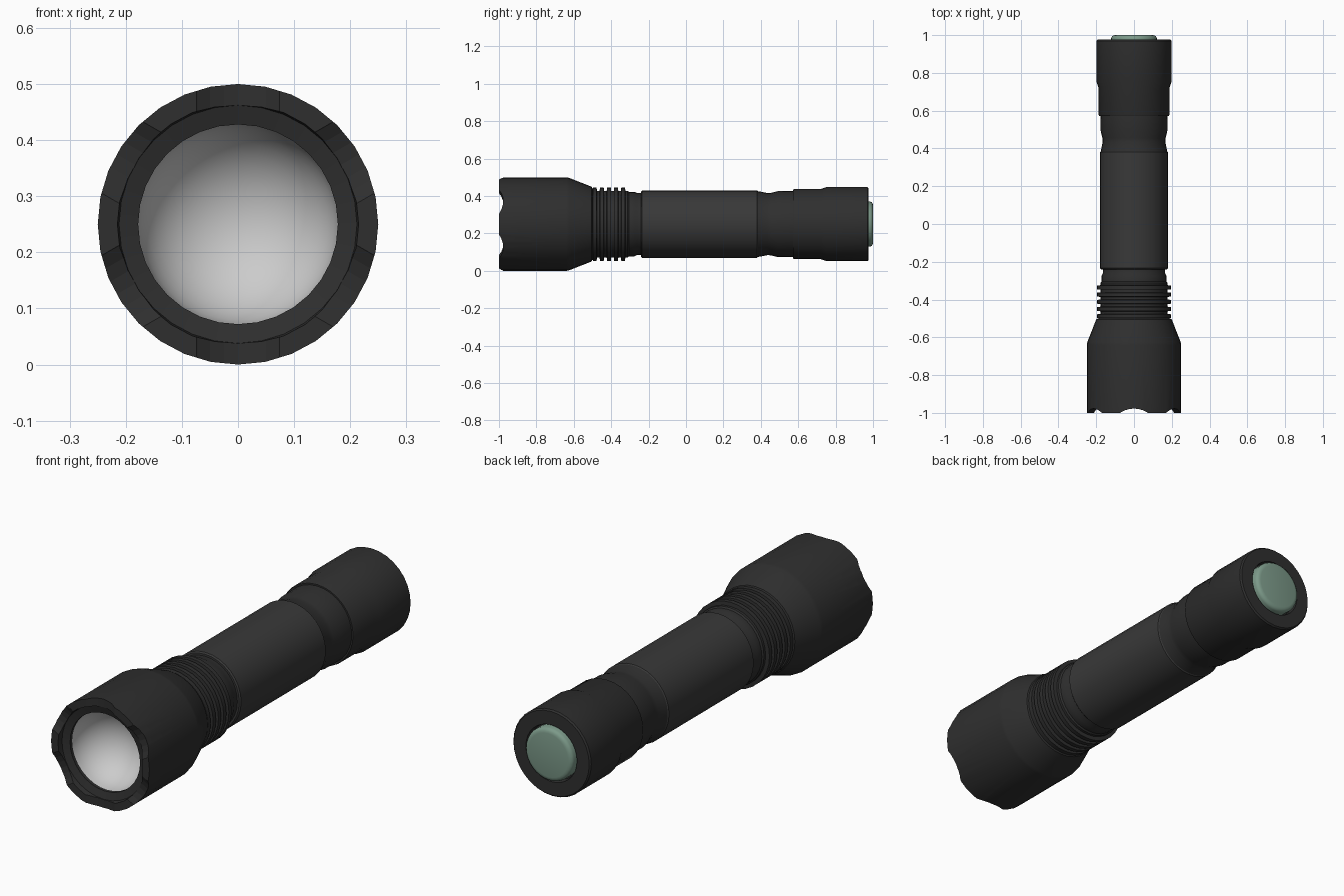
import bpy, bmesh
from math import sin, cos, pi, radians

if "Cube" in bpy.data.objects:
    bpy.data.objects.remove(bpy.data.objects["Cube"])

AXIS_Z = 0.25
SIDES = 32


def material(name, rgb):
    m = bpy.data.materials.new(name)
    m.diffuse_color = (*rgb, 1)
    m.use_nodes = True
    m.node_tree.nodes["Principled BSDF"].inputs["Base Color"].default_value = m.diffuse_color
    return m


black = material("black_metal", (0.028, 0.028, 0.028))
grip_black = material("grip_black", (0.04, 0.04, 0.04))
green = material("green_rubber", (0.2, 0.32, 0.25))


def lathe(name, profile, mat=None, closed=False, sides=SIDES):
    """Revolve (y, radius) points around the long axis; radius 0 makes a pole."""
    bm = bmesh.new()
    rings = []
    for y, r in profile:
        if r == 0:
            rings.append([bm.verts.new((0, y, AXIS_Z))] * sides)
        else:
            rings.append([bm.verts.new((r * sin(2 * pi * i / sides), y,
                                        AXIS_Z + r * cos(2 * pi * i / sides)))
                          for i in range(sides)])
    pairs = list(zip(rings, rings[1:]))
    if closed:
        pairs.append((rings[-1], rings[0]))
    for a, b in pairs:
        for i in range(sides):
            j = (i + 1) % sides
            bm.faces.new(list(dict.fromkeys((a[i], a[j], b[j], b[i]))))
    bmesh.ops.recalc_face_normals(bm, faces=bm.faces)
    me = bpy.data.meshes.new(name)
    bm.to_mesh(me)
    bm.free()
    ob = bpy.data.objects.new(name, me)
    bpy.context.collection.objects.link(ob)
    if mat:
        me.materials.append(mat)
    return ob


def smooth(ob, angle=30):
    bpy.ops.object.select_all(action='DESELECT')
    ob.select_set(True)
    bpy.context.view_layer.objects.active = ob
    bpy.ops.object.shade_smooth_by_angle(angle=radians(angle))


# Head: hollow bell with a stepped bezel lip
head = lathe("head", [(-1, 0.215), (-1, 0.25), (-0.64, 0.25), (-0.625, 0.247),
                      (-0.505, 0.2), (-0.495, 0.18), (-0.495, 0.03), (-0.75, 0.03),
                      (-0.75, 0.19), (-0.95, 0.19), (-0.95, 0.178), (-0.965, 0.178),
                      (-0.975, 0.212)], black, closed=True)

# Six scallops around the bezel, cut by three rods across the diameter
for k in range(3):
    bpy.ops.mesh.primitive_cylinder_add(vertices=32, radius=0.13, depth=0.8,
                                        location=(0, -1.107, AXIS_Z),
                                        rotation=(0, k * pi / 3, 0))
    rod = bpy.context.object
    rod.name = f"scallop_cutter_{k + 1}"
    rod.hide_render = True
    rod.hide_set(True)
    cut = head.modifiers.new("scallop", 'BOOLEAN')
    cut.operation = 'DIFFERENCE'
    cut.solver = 'EXACT'
    cut.object = rod
smooth(head)

# Reflector bowl
bowl = [(-0.955 + 0.17 * sin(t * pi / 20), 0.179 * cos(t * pi / 20)) for t in range(10)]
smooth(lathe("reflector", bowl + [(-0.785, 0)], sides=64), 60)

# Neck with cooling fins, closing down to the grip
fins = [(-0.5, 0)]
for k in range(5):
    y = -0.488 + k * 0.038
    fins += [(y - 0.012, 0.178), (y - 0.01, 0.196), (y + 0.01, 0.196), (y + 0.012, 0.178)]
fins += [(-0.312, 0.178), (-0.305, 0.172), (-0.275, 0.172), (-0.26, 0.165),
         (-0.235, 0.165), (-0.235, 0)]
smooth(lathe("finned_neck", fins, black))

# Grip tube
smooth(lathe("grip", [(-0.24, 0), (-0.24, 0.174), (-0.234, 0.18), (0.38, 0.18),
                      (0.386, 0.174), (0.386, 0)], grip_black))

# Waisted collar behind the grip
smooth(lathe("rear_collar", [(0.384, 0), (0.384, 0.176), (0.4, 0.173), (0.435, 0.166),
                             (0.455, 0.167), (0.49, 0.176), (0.575, 0.177),
                             (0.575, 0)], black))

# Tail cap with a recess for the switch
smooth(lathe("tail_cap", [(0.573, 0), (0.573, 0.184), (0.579, 0.187), (0.72, 0.187),
                          (0.75, 0.198), (0.97, 0.198), (0.977, 0.192), (0.977, 0.13),
                          (0.95, 0.126), (0.95, 0)], black))

# Rubber switch button
smooth(lathe("switch_button", [(0.945, 0), (0.945, 0.121), (0.984, 0.121), (0.993, 0.117),
                               (0.998, 0.109), (1.0, 0.1), (1.0, 0)], green), 50)
